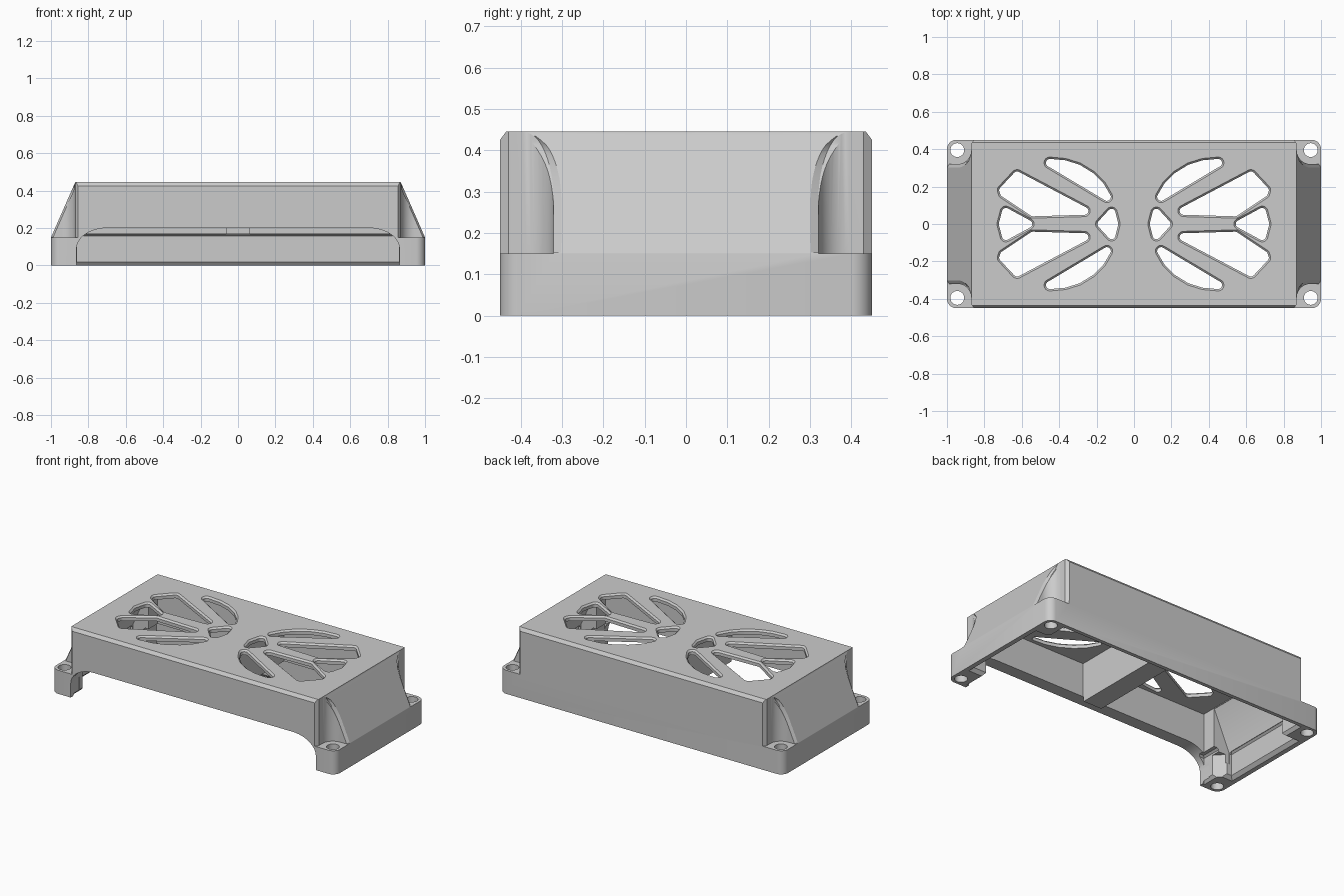
import bpy, bmesh, math

cube = bpy.data.objects.get("Cube")
if cube:
    bpy.data.objects.remove(cube, do_unlink=True)

grey = bpy.data.materials.new("plain_grey")
grey.use_nodes = True
grey.diffuse_color = (0.6, 0.6, 0.6, 1)
grey.node_tree.nodes["Principled BSDF"].inputs["Base Color"].default_value = (0.6, 0.6, 0.6, 1)
SIDES = (-1, 1)


def finish(name, bm):
    bmesh.ops.dissolve_limit(bm, angle_limit=0.005, verts=bm.verts[:], edges=bm.edges[:])
    bmesh.ops.recalc_face_normals(bm, faces=bm.faces[:])
    mesh = bpy.data.meshes.new(name)
    bm.to_mesh(mesh)
    bm.free()
    mesh.materials.append(grey)
    obj = bpy.data.objects.new(name, mesh)
    bpy.context.collection.objects.link(obj)
    return obj


def hull(name, points):
    """Convex solid around the given points."""
    bm = bmesh.new()
    for p in points:
        bm.verts.new(p)
    bmesh.ops.convex_hull(bm, input=bm.verts[:])
    loose = [v for v in bm.verts if not v.link_faces]
    bmesh.ops.delete(bm, geom=loose, context="VERTS")
    return finish(name, bm)


def rounded(centres, levels, n=20):
    """Discs at every centre and level (z, radius)."""
    return [(x + r * math.cos(a), y + r * math.sin(a), z)
            for x, y in centres for z, r in levels
            for a in (math.tau * (i + 0.5) / n for i in range(n))]


def loft(name, sections):
    """Stack of equal-sided outlines, each a list of xyz points."""
    bm = bmesh.new()
    rings = [[bm.verts.new(p) for p in s] for s in sections]
    n = len(rings[0])
    bm.faces.new(rings[0])
    bm.faces.new(rings[-1][::-1])
    for a, b in zip(rings, rings[1:]):
        for i in range(n):
            j = (i + 1) % n
            bm.faces.new((a[i], b[i], b[j], a[j]))
    return finish(name, bm)


def block(name, x0, x1, y0, y1, levels):
    """Rectangular block, grown by the given amount at each height."""
    return loft(name, [[(x0 - g, y0 - g, z), (x1 + g, y0 - g, z),
                        (x1 + g, y1 + g, z), (x0 - g, y1 + g, z)] for z, g in levels])


def arc(cx, cy, rx, ry, start, end, n=12):
    return [(cx + rx * math.cos(math.radians(start + (end - start) * i / n)),
             cy + ry * math.sin(math.radians(start + (end - start) * i / n)))
            for i in range(n + 1)]


# Solid cover with sloped ends, rounded feet and chamfered long edges
body_pts = rounded([(sx * 0.95, sy * 0.40) for sx in SIDES for sy in SIDES],
                   [(0, 0.05), (0.15, 0.05)], 32)
for sx in SIDES:
    for sy in SIDES:
        body_pts += [(sx * 0.87, sy * 0.435, 0.445), (sx * 0.879, sy * 0.45, 0.425)]
cover = hull("vented_cover", body_pts)


def cut(tool):
    tool.hide_render = True
    mod = cover.modifiers.new("cut", "BOOLEAN")
    mod.operation = "DIFFERENCE"
    mod.solver = "EXACT"
    mod.object = tool
    bpy.context.view_layer.objects.active = cover
    bpy.ops.object.modifier_apply(modifier=mod.name)
    bpy.data.objects.remove(tool, do_unlink=True)


# Two upper chambers separated by a central bar
for sx in SIDES:
    x0, x1 = sorted((sx * 0.065, sx * 0.825))
    block_z = [(0.08, 0), (0.415, 0)]
    cut(block("chamber_cutter", x0, x1, -0.37, 0.37, block_z))
    # Chamber extension that follows the sloped end
    profile = [(0.5, 0.09), (0.935, 0.09), (0.935, 0.169), (0.828, 0.411), (0.5, 0.411)]
    cut(loft("end_cutter", [[(sx * x, y, z) for x, z in profile] for y in (-0.28, 0.28)]))

# Shallow lower recess with corner flats, ceiling edge and chamfered rim
for i, (x, y) in enumerate(((0.95, 0.275), (0.86, 0.41))):
    cut(block("recess_cutter", -x, x, -y, y,
              [(-0.1 - 0.01 * i, 0), (0.155 + 0.002 * i, 0), (0.165 + 0.002 * i, -0.012)]))
    cut(block("rim_cutter", -x, x, -y, y, [(-0.03 - 0.01 * i, 0.05), (0.025, -0.005)]))
flats = [(0.92, -0.27), (0.92, 0.27), (0.85, 0.345), (-0.85, 0.345),
         (-0.92, 0.27), (-0.92, -0.27), (-0.85, -0.345), (0.85, -0.345)]
cut(loft("corner_flat_cutter", [[(x, y, z) for x, y in flats] for z in (-0.13, 0.145)]))

# Wide opening with curved shoulders in the front wall
opening = arc(0.70, 0.09, 0.163, 0.11, 0, 90) + arc(-0.70, 0.09, 0.163, 0.11, 90, 180)
opening += [(-0.863, -0.15), (0.863, -0.15)]
cut(loft("opening_cutter", [[(x, y, z) for x, z in opening] for y in (-0.6, -0.365)]))

# Corner notches above the mounting feet, lips on the slope, and screw holes
bend = arc(0.945, 0.395, 0.075, 0.075, 180, 270)
notch = [(0.84, 0.47), (0.855, 0.45), (0.87, 0.43)] + bend + [(1.03, 0.32), (1.03, 0.47)]
for sx in SIDES:
    for sy in SIDES:
        cut(loft("notch_cutter", [[(sx * x, sy * y, z) for x, y in notch] for z in (0.15, 0.6)]))
        lip = [(1.01, 0.47, 0.152), (0.99, 0.47, 0.152), (0.875, 0.46, 0.44)]
        for x, y in bend[3:] + [(1.0, 0.32)]:
            z = 0.152 + (1 - x) * 2.27
            spread = 0.04 * (0.395 - y) / 0.075
            lip += [(max(0.873, x - 0.012), y, z), (x + 0.012, y - spread, z)]
        cut(hull("lip_cutter", [(sx * x, sy * y, z) for x, y, z in lip]))
        cut(hull("screw_cutter", rounded([(sx * 0.945, sy * 0.395)],
                                         [(-0.1, 0.037), (0.3, 0.037)], 32)))

# Vent slots: corner centres and corner radius, mirrored over both axes
R = 0.021
blade = [(0.145, 0.145), (0.18, 0.205), (0.23, 0.255), (0.30, 0.298), (0.37, 0.32), (0.45, 0.327)]
wedge = [(0.265, 0.07), (0.54, 0.062), (0.695, 0.165), (0.70, 0.18), (0.625, 0.26)]
tail = [(0.565, 0), (0.685, 0.065), (0.702, 0), (0.685, -0.065)]
hub = [(0.105, 0), (0.12, 0.06), (0.175, 0), (0.12, -0.06)]
slots = [(s, sy) for s in (blade, wedge) for sy in SIDES] + [(tail, 1), (hub, 1)]
for shape, sy in slots:
    for sx in SIDES:
        spots = [(sx * x, sy * y) for x, y in shape]
        cut(hull("slot_cutter", rounded(spots, [(0.3, R), (0.5, R)])))
        cut(hull("slot_bevel_cutter", rounded(spots, [(0.435, R), (0.455, R + 0.02)])))

# Smooth the curved walls, keeping hard edges crisp
bpy.ops.object.select_all(action="DESELECT")
cover.select_set(True)
bpy.context.view_layer.objects.active = cover
bpy.ops.object.shade_smooth_by_angle(angle=math.radians(25))
